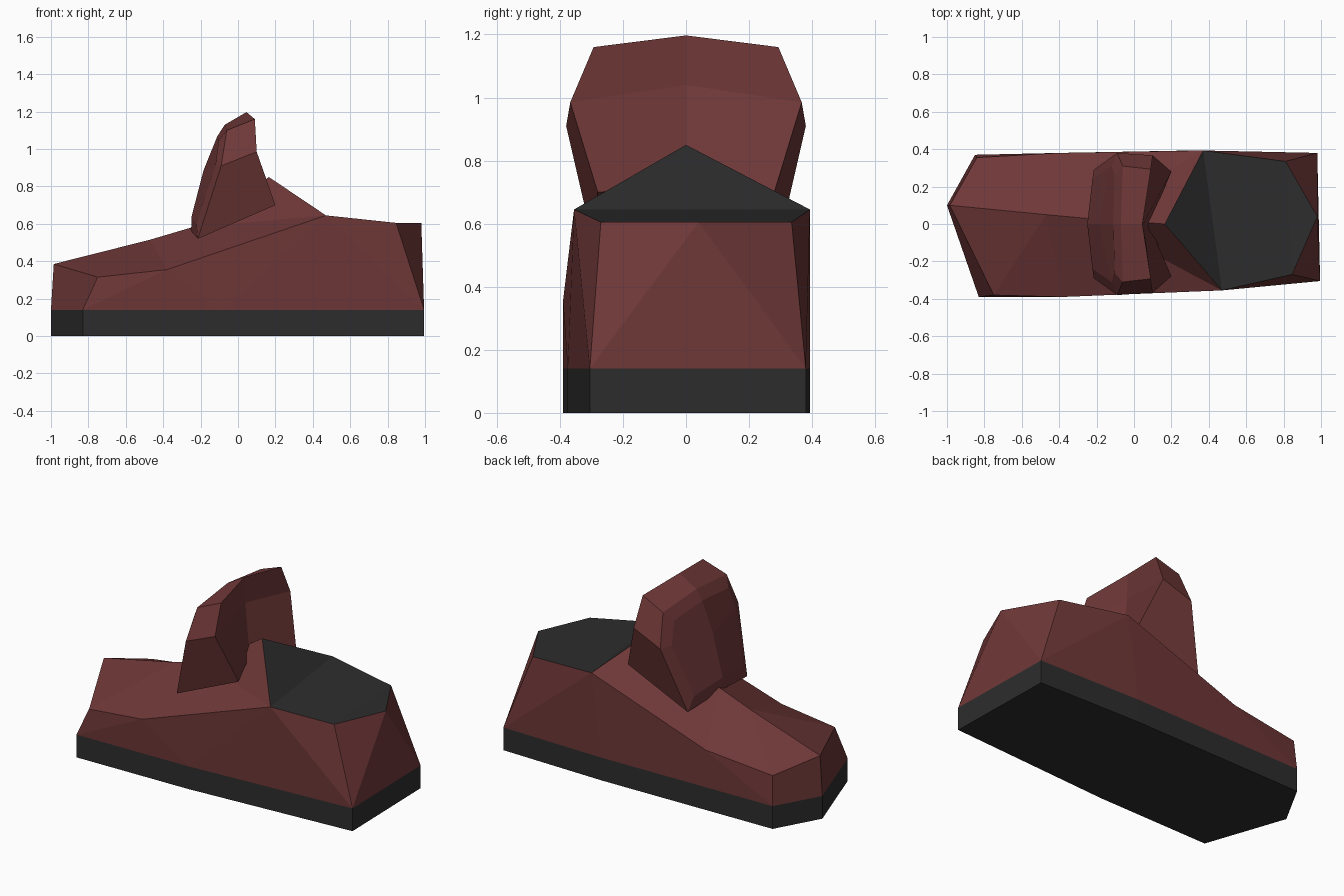
import bpy, bmesh

if "Cube" in bpy.data.objects:
    bpy.data.objects.remove(bpy.data.objects["Cube"])


def material(name, rgb):
    m = bpy.data.materials.new(name)
    m.diffuse_color = (*rgb, 1)
    m.use_nodes = True
    m.node_tree.nodes["Principled BSDF"].inputs["Base Color"].default_value = m.diffuse_color
    return m


RED = material("dark red leather", (0.16, 0.039, 0.039))
BLACK = material("black rubber", (0.026, 0.026, 0.026))


def finish(name, bm, mats):
    bmesh.ops.recalc_face_normals(bm, faces=bm.faces[:])
    me = bpy.data.meshes.new(name)
    bm.to_mesh(me)
    bm.free()
    for m in mats:
        me.materials.append(m)
    ob = bpy.data.objects.new(name, me)
    bpy.context.collection.objects.link(ob)
    return ob


# Sole outline, starting at the toe and running along the front side
H = 0.14
outline = [(-1, .10), (-.83, -.39), (-.08, -.375), (.995, -.305),
           (.98, .38), (.30, .393), (-.85, .37)]

# Sole: extruded outline
bm = bmesh.new()
f = bm.faces.new([bm.verts.new((x, y, 0)) for x, y in outline])
r = bmesh.ops.extrude_face_region(bm, geom=[f])
bmesh.ops.translate(bm, vec=(0, 0, H),
                    verts=[v for v in r["geom"] if isinstance(v, bmesh.types.BMVert)])
finish("sole", bm, [BLACK])

# Upper: walls from the sole to the rim, ridged instep, black foot opening
bm = bmesh.new()
V = bm.verts.new
toe_s, fl_s, fm_s, fr_s, bk_s, bm_s, bl_s = [V((x, y, H)) for x, y in outline]
toe, fl, fm, fr = [V(p) for p in ((-.985, .10, .385), (-.75, -.38, .315),
                                  (-.38, -.39, .355), (.47, -.355, .645))]
heel_f, heel, heel_b = [V(p) for p in ((.845, -.27, .605), (.98, .04, .605), (.81, .335, .605))]
br, bmid, bl = [V(p) for p in ((.37, .393, .645), (-.40, .38, .37), (-.84, .355, .32))]
ridge1, ridge2, apex = [V(p) for p in ((-.47, .05, .515), (-.25, .03, .58), (.165, 0, .85))]
for face in (
        # walls
        (toe_s, fl_s, fl, toe), (fl_s, fm_s, fm), (fl_s, fm, fl), (fm_s, fr, fm),
        (fm_s, fr_s, fr), (fr_s, heel_f, fr), (fr_s, heel, heel_f), (fr_s, bk_s, heel),
        (bk_s, heel_b, heel), (bk_s, br, heel_b), (bk_s, bm_s, br), (bm_s, bmid, br),
        (bm_s, bl_s, bmid), (bl_s, bl, bmid), (bl_s, toe_s, toe, bl),
        # instep
        (toe, fl, ridge1), (fl, fm, ridge1), (fm, ridge2, ridge1), (fm, fr, ridge2),
        (fr, apex, ridge2), (toe, ridge1, bl), (bl, ridge1, bmid),
        (bmid, ridge1, ridge2), (bmid, ridge2, br), (br, ridge2, apex),
        # underside
        (toe_s, bl_s, bm_s, bk_s, fr_s, fm_s, fl_s)):
    bm.faces.new(face)
for face in ((apex, fr, br), (br, fr, heel_f, heel_b), (heel_f, heel, heel_b)):
    bm.faces.new(face).material_index = 1
finish("upper", bm, [RED, BLACK])

# Tongue: three stacked rings, each front centre, front side, back side, back centre
rows = [((-.25, 0, .56), (-.215, .29, .52), (.20, .28, .70), (.08, 0, .72)),
        ((-.165, 0, .88), (-.09, .38, .91), (.10, .367, .985), (.05, 0, 1.04)),
        ((-.07, 0, 1.13), (-.06, .31, 1.10), (.09, .293, 1.16), (.045, 0, 1.197))]
bm = bmesh.new()
rings = []
for fc, fs, bs, bc in rows:
    mirror = [(p[0], -p[1], p[2]) for p in (bs, fs)]
    rings.append([bm.verts.new(p) for p in (fc, fs, bs, bc, *mirror)])
front = []
for lo, hi in zip(rings, rings[1:]):
    for i in range(6):
        j = (i + 1) % 6
        face = bm.faces.new((lo[i], lo[j], hi[j], hi[i]))
        if i in (0, 5):
            front.append(face)
for ring in (rings[0], rings[-1]):
    bm.faces.new((ring[0], ring[1], ring[2], ring[3]))
    bm.faces.new((ring[0], ring[3], ring[4], ring[5]))
bmesh.ops.recalc_face_normals(bm, faces=bm.faces[:])
# padded panel on the tongue's front
bmesh.ops.inset_region(bm, faces=front, thickness=0.07, depth=0.02, use_even_offset=True)
finish("tongue", bm, [RED])
